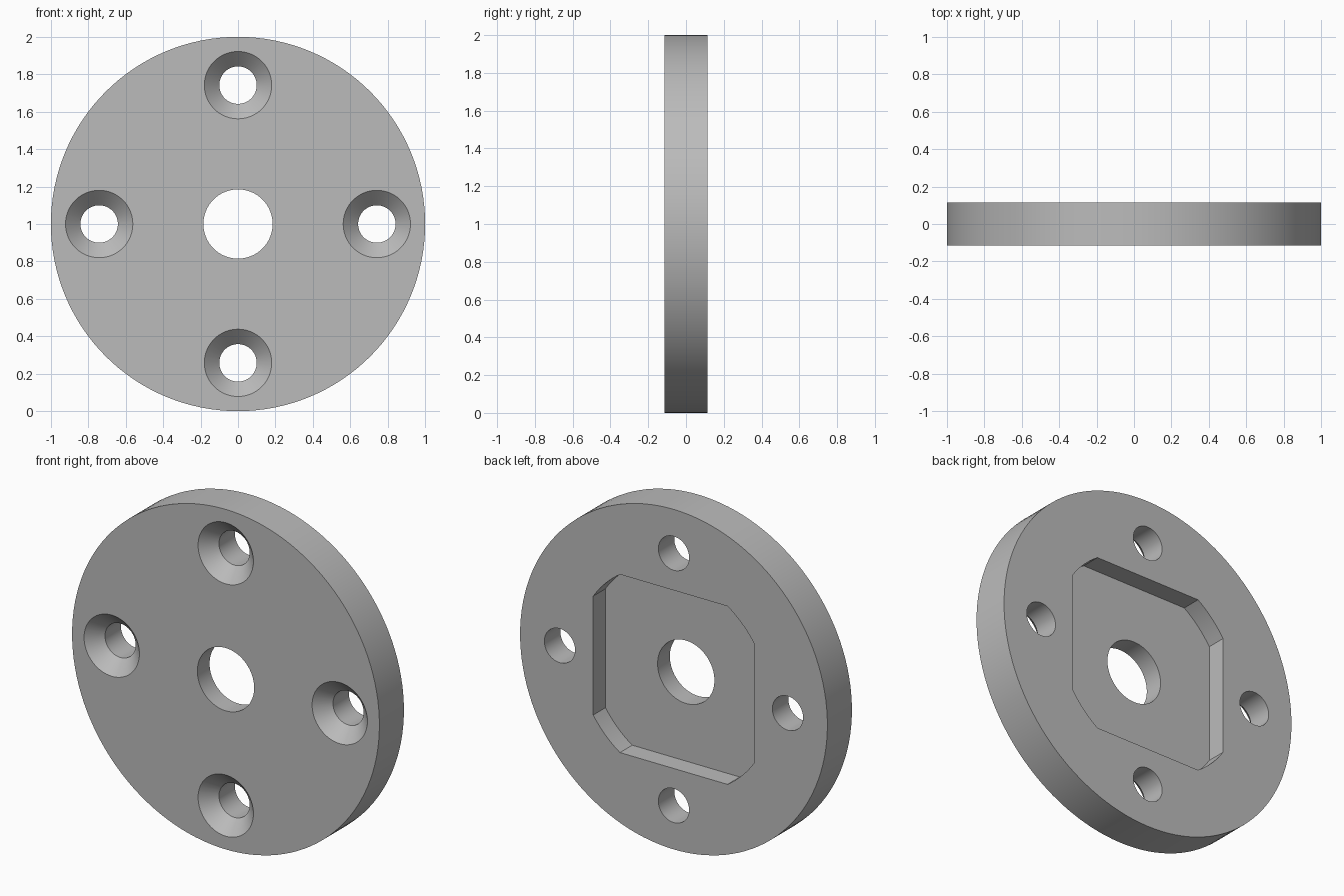
import bpy
import math
from mathutils import Matrix

cube = bpy.data.objects.get("Cube")
if cube:
    bpy.data.objects.remove(cube, do_unlink=True)

HALF = 0.114          # half the plate thickness
CENTRE = 1.0          # height of the plate axis
HOLE_RING = 0.742     # distance of screw holes from the axis
POCKET_HALF = 0.524   # half width of the square recess
POCKET_RADIUS = 0.63  # radius rounding its corners
OVER = 0.05           # how far cutters pass the surface

steel = bpy.data.materials.new("plain grey")
steel.use_nodes = True
grey = (0.5, 0.5, 0.5, 1)
steel.diffuse_color = grey
steel.node_tree.nodes["Principled BSDF"].inputs["Base Color"].default_value = grey


def prism(name, rings):
    """Closed solid skinned through (y, outline) rings, ordered front to back."""
    count = len(rings[0][1])
    verts = [(x, y, z) for y, outline in rings for x, z in outline]
    faces = [tuple(range(count)),
             tuple(reversed(range(len(verts) - count, len(verts))))]
    for r in range(len(rings) - 1):
        a, b = r * count, (r + 1) * count
        for i in range(count):
            j = (i + 1) % count
            faces.append((a + i, b + i, b + j, a + j))
    mesh = bpy.data.meshes.new(name)
    mesh.from_pydata(verts, [], faces)
    mesh.materials.append(steel)
    obj = bpy.data.objects.new(name, mesh)
    bpy.context.collection.objects.link(obj)
    return obj


def circle(radius, x=0.0, z=0.0, sides=64):
    steps = [math.tau * i / sides for i in range(sides)]
    return [(x + radius * math.cos(a), CENTRE + z + radius * math.sin(a)) for a in steps]


# Round plate
plate = prism("round_plate", [(-HALF, circle(1, sides=128)), (HALF, circle(1, sides=128))])

# Centre bore
cutters = [prism("bore_cutter", [(-HALF - OVER, circle(0.185)), (HALF + OVER, circle(0.185))])]

# Four countersunk screw holes
for k in range(4):
    x = HOLE_RING * math.cos(k * math.pi / 2)
    z = HOLE_RING * math.sin(k * math.pi / 2)
    profile = [(-HALF - OVER, 0.18 + OVER), (-HALF + 0.08, 0.1), (HALF + OVER, 0.1)]
    cutters.append(prism("screw_hole_cutter", [(y, circle(r, x, z)) for y, r in profile]))

# Square recess with arc corners in the back
start = math.acos(POCKET_HALF / POCKET_RADIUS)
sweep = math.pi / 2 - 2 * start
outline = []
for k in range(4):
    for i in range(9):
        a = k * math.pi / 2 + start + sweep * i / 8
        outline.append((POCKET_RADIUS * math.cos(a), CENTRE + POCKET_RADIUS * math.sin(a)))
cutters.append(prism("recess_cutter", [(0, outline), (HALF + OVER, outline)]))

# Cut everything, then drop the cutters
for cutter in cutters:
    cutter.hide_render = True
    cut = plate.modifiers.new(cutter.name, "BOOLEAN")
    cut.operation = "DIFFERENCE"
    cut.solver = "EXACT"
    cut.object = cutter
bpy.context.view_layer.update()
graph = bpy.context.evaluated_depsgraph_get()
plate_mesh = bpy.data.meshes.new_from_object(plate.evaluated_get(graph))
plate.modifiers.clear()
plate.data = plate_mesh
for cutter in cutters:
    bpy.data.objects.remove(cutter, do_unlink=True)

# Smooth round walls, crisp rims
for obj in bpy.context.selected_objects:
    obj.select_set(False)
plate.select_set(True)
bpy.context.view_layer.objects.active = plate
bpy.ops.object.shade_smooth_by_angle(angle=math.radians(20))
